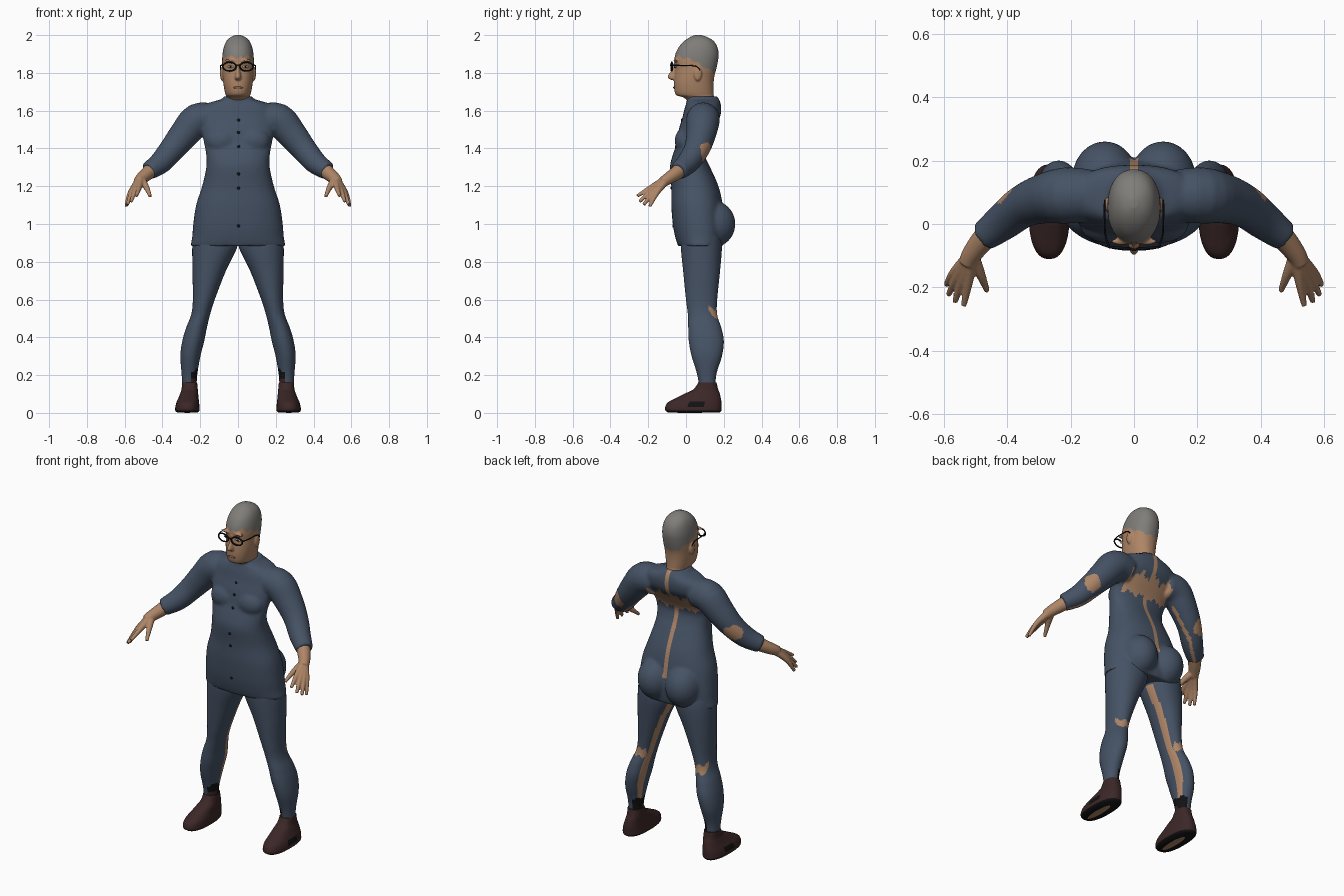
import bpy, bmesh, math
from math import sin, cos, pi
from mathutils import Vector, Matrix

if "Cube" in bpy.data.objects:
    bpy.data.objects.remove(bpy.data.objects["Cube"])


def material(name, rgb):
    m = bpy.data.materials.new(name)
    m.use_nodes = True
    m.diffuse_color = (*rgb, 1)
    m.node_tree.nodes["Principled BSDF"].inputs["Base Color"].default_value = (*rgb, 1)
    return m


DENIM = material("slate blue cloth", (0.060, 0.085, 0.130))
SKIN = material("tan skin", (0.42, 0.235, 0.135))
HAIR = material("grey hair", (0.215, 0.205, 0.19))
SHOE = material("dark brown leather", (0.045, 0.020, 0.020))
BLACK = material("black", (0.006, 0.006, 0.007))
LIP = material("dull lip", (0.27, 0.12, 0.085))
WHITE = material("eye white", (0.5, 0.46, 0.42))


# ---------- helpers ----------
def bridge(bm, rings):
    """Closed skin over a list of equal rings of points."""
    loops = [[bm.verts.new(p) for p in r] for r in rings]
    n = len(loops[0])
    for a, b in zip(loops, loops[1:]):
        for i in range(n):
            j = (i + 1) % n
            bm.faces.new((a[i], a[j], b[j], b[i]))
    bm.faces.new(loops[0])
    bm.faces.new(loops[-1])


def refine(rows, k):
    """Catmull-Rom subdivision of a table of numbers."""
    out = []
    for i in range(len(rows) - 1):
        p = [rows[max(0, min(len(rows) - 1, i + d))] for d in (-1, 0, 1, 2)]
        for s in range(k):
            t = s / k
            out.append([b + 0.5 * t * (c - a + t * (2*a - 5*b + 4*c - d + t * (3*(b - c) + d - a)))
                        for a, b, c, d in zip(*p)])
    return out + [list(rows[-1])]


def loft(bm, rows, sx=1, n=40, k=5, power=2.3):
    """Rows are height, centre x, half width, front y, back y."""
    rings = []
    for z, cx, hw, yf, yb in refine(rows, k):
        ring = []
        for i in range(n):
            c, s = cos(2*pi*i/n), sin(2*pi*i/n)
            e = 2 / power
            ring.append(Vector((sx * (cx + hw * math.copysign(abs(c)**e, c)),
                                (yf + yb) / 2 + (yb - yf) / 2 * math.copysign(abs(s)**e, s), z)))
        rings.append(ring)
    bridge(bm, rings)


def tube(bm, rows, sx=1, n=16, k=4):
    """Rows are x, y, z, radius along a path."""
    pts = refine(rows, k)
    rings = []
    for i, (x, y, z, r) in enumerate(pts):
        t = Vector(pts[min(i + 1, len(pts) - 1)][:3]) - Vector(pts[max(i - 1, 0)][:3])
        t.normalize()
        u = t.cross(Vector((0.3, 0.5, 0.8))).normalized()
        v = t.cross(u)
        ring = [Vector((x, y, z)) + r * (u * cos(2*pi*j/n) + v * sin(2*pi*j/n)) for j in range(n)]
        rings.append([Vector((sx * p.x, p.y, p.z)) for p in ring])
    bridge(bm, rings)


def ball(bm, centre, size):
    m = Matrix.Translation(centre) @ Matrix.Diagonal((*size, 1))
    bmesh.ops.create_uvsphere(bm, u_segments=24, v_segments=14, radius=1, matrix=m)


def finish(bm, name, mats, voxel=0, smooth=4, rule=None):
    bmesh.ops.recalc_face_normals(bm, faces=bm.faces)
    mesh = bpy.data.meshes.new(name)
    bm.to_mesh(mesh)
    bm.free()
    ob = bpy.data.objects.new(name, mesh)
    bpy.context.collection.objects.link(ob)
    bpy.ops.object.select_all(action='DESELECT')
    bpy.context.view_layer.objects.active = ob
    ob.select_set(True)
    if voxel:
        r = ob.modifiers.new("fuse", 'REMESH')
        r.mode, r.voxel_size = 'VOXEL', voxel
        bpy.ops.object.modifier_apply(modifier="fuse")
        s = ob.modifiers.new("soften", 'SMOOTH')
        s.factor, s.iterations = 0.5, smooth
        bpy.ops.object.modifier_apply(modifier="soften")
    ob.data.materials.clear()
    for m in mats:
        ob.data.materials.append(m)
    bpy.ops.object.shade_smooth_by_angle(angle=math.radians(50))
    for p in ob.data.polygons:
        p.material_index = rule(p.center, p.normal) if rule else 0
    return ob


# ---------- shirt: torso, seat and sleeves fused ----------
bm = bmesh.new()
loft(bm, [(0.883, 0, .252, -.042, .195), (0.93, 0, .243, -.057, .205), (1.0, 0, .237, -.07, .205),
          (1.1, 0, .222, -.078, .195), (1.2, 0, .190, -.078, .172), (1.3, 0, .168, -.085, .128),
          (1.36, 0, .168, -.072, .1), (1.42, 0, .178, -.052, .092), (1.5, 0, .195, -.038, .138),
          (1.56, 0, .205, -.02, .178), (1.61, 0, .195, -.008, .187), (1.642, 0, .15, .002, .182),
          (1.66, 0, .09, .005, .175), (1.676, 0, .075, .005, .165)])
for s in (1, -1):
    ball(bm, (s * .092, .14, 1.0), (.105, .122, .125))
    ball(bm, (s * .085, -.005, 1.44), (.085, .055, .07))
    tube(bm, [(.13, .09, 1.555, .082), (.215, .09, 1.55, .089), (.285, .08, 1.475, .079),
              (.35, .056, 1.395, .068), (.41, .01, 1.325, .06), (.475, -.04, 1.28, .048)], s, n=24)


def shirt_rule(c, n):
    x, jag = abs(c.x), .008 * sin(70 * c.x) + .006 * sin(173 * c.x)
    back = n.y > 0 and c.y > .05
    if back and x < .014 and c.z > 1.04:
        return 1
    if back and x < .15 and 1.43 + jag < c.z < 1.525 - 2 * jag:
        return 1
    if (Vector((x, c.y, c.z)) - Vector((.382, .098, 1.38))).length < .05 + jag / 2:
        return 1
    mid = .06 + (.35 - x) * (.2 if x < .35 else .8)
    return int(.2 < x < .46 and n.z < -.4 and abs(c.y - mid) < .012)


shirt = finish(bm, "shirt", [DENIM, SKIN], .0085, 6, shirt_rule)

# ---------- buttons placed on the shirt front ----------
bm = bmesh.new()
for z in (1.55, 1.485, 1.41, 1.265, 1.19, .99):
    hit, p, n, i = shirt.ray_cast((0.003, -1, z), (0, 1, 0))
    if hit:
        ball(bm, p, (.008, .004, .008))
finish(bm, "buttons", [BLACK])

# ---------- trouser legs ----------
bm = bmesh.new()
for s in (1, -1):
    loft(bm, [(.95, .125, .11, -.02, .18), (.88, .123, .119, -.027, .19), (.75, .153, .088, -.015, .18),
              (.6, .181, .058, 0, .165), (.52, .198, .05, .01, .165), (.45, .22, .055, .012, .187),
              (.38, .237, .058, .015, .2), (.3, .252, .053, .03, .19), (.2, .257, .041, .06, .16),
              (.1, .257, .036, .075, .155)], s, n=72, k=12, power=2.1)


def leg_rule(c, n):
    x, inward = abs(c.x), -n.x * math.copysign(1, c.x)
    jag = .008 * sin(150 * x) + .005 * sin(90 * c.y)
    if c.z < .15 + jag:
        return 2
    if inward > .2 and c.z < .225 + jag:
        return 3 if c.z > .18 or n.y > 0 else 2
    if n.y > .3 and abs(c.z - .53 + jag) < .025 and abs(x - .2) < .038:
        return 1
    return int(inward > .8 and .1 < n.y < .5 and c.z < .87)


finish(bm, "trouser_legs", [DENIM, SKIN, SHOE, BLACK], rule=leg_rule)

# ---------- shoes ----------
bm = bmesh.new()
for s in (1, -1):
    loft(bm, [(.002, .268, .054, -.095, .18), (.012, .268, .064, -.108, .187), (.03, .268, .064, -.11, .188),
              (.055, .266, .06, -.096, .188), (.08, .262, .053, -.05, .184), (.105, .258, .047, 0, .178),
              (.125, .256, .043, .04, .17), (.16, .256, .04, .065, .162)], s, power=2.4)
finish(bm, "shoes", [SHOE, BLACK],
       rule=lambda c, n: int(c.z < .012 or (abs(c.z - .045) < .016 and .02 < c.y < .09 and abs(c.x) > .29)))
bm = bmesh.new()
for s in (1, -1):
    ball(bm, (s * .268, .02, .003), (.022, .1, .003))
finish(bm, "sole_patches", [SKIN])

# ---------- forearms and hands ----------
bm = bmesh.new()
for s in (1, -1):
    wrist = (.515, -.1, 1.238, .024)
    tube(bm, [(.43, -.005, 1.31, .042), (.475, -.048, 1.272, .038), (.512, -.095, 1.24, .032),
              (.527, -.125, 1.222, .028)], s)
    for knuckle, tip in (((.524, -.186, 1.192), (.538, -.258, 1.148)),
                         ((.543, -.179, 1.181), (.566, -.246, 1.118)),
                         ((.559, -.168, 1.173), (.586, -.224, 1.102)),
                         ((.569, -.154, 1.166), (.593, -.192, 1.093))):
        tube(bm, [wrist, (*knuckle, .015), (*tip, .009)], s, n=12)
    tube(bm, [(.506, -.112, 1.226, .022), (.483, -.163, 1.19, .015), (.464, -.212, 1.145, .009)], s, n=12)
finish(bm, "hands", [SKIN], .0045, 3)

# ---------- head with ears and nose ----------
bm = bmesh.new()
loft(bm, [(1.62, 0, .055, .04, .15), (1.668, 0, .06, -.01, .15), (1.68, 0, .064, -.048, .147),
          (1.70, 0, .07, -.06, .146), (1.74, 0, .077, -.064, .146), (1.78, 0, .081, -.062, .15),
          (1.82, 0, .083, -.058, .16), (1.86, 0, .084, -.062, .169), (1.9, 0, .082, -.056, .173),
          (1.94, 0, .074, -.036, .165), (1.97, 0, .06, -.008, .145), (1.99, 0, .038, .022, .112),
          (2.001, 0, .01, .05, .08)], k=6, power=2.2)
loft(bm, [(1.85, 0, .008, -.066, 0), (1.82, 0, .011, -.073, 0), (1.785, 0, .017, -.097, 0),
          (1.77, 0, .018, -.094, 0), (1.762, 0, .013, -.075, 0)], n=16)
for s in (1, -1):
    ball(bm, (s * .086, .062, 1.795), (.009, .021, .037))
    ball(bm, (s * .04, -.055, 1.865), (.032, .011, .008))


def head_rule(c, n):
    edge = 1.885 - .55 * max(0, c.y) + .006 * sin(120 * c.y) + .005 * sin(150 * c.x)
    return int(c.z > edge and abs(c.x) < .09)


finish(bm, "head", [SKIN, HAIR], .005, 2, head_rule)

# ---------- face details ----------
bm = bmesh.new()
ball(bm, (0, -.062, 1.722), (.026, .006, .006))
finish(bm, "lips", [LIP])
for name, size, y, mat in (("eyes", (.016, .005, .007), -.056, WHITE), ("pupils", (.006, .004, .006), -.06, BLACK)):
    bm = bmesh.new()
    for s in (1, -1):
        ball(bm, (s * .04, y, 1.832), size)
    finish(bm, name, [mat])

# ---------- spectacles ----------
bm = bmesh.new()
for s in (1, -1):
    rim = [(s * .045 + .035 * cos(a), -.078 + .25 * abs(.035 * cos(a) + s * .045) ** 1.5, 1.833 + .023 * sin(a), .0042)
           for a in (2 * pi * i / 24 for i in range(25))]
    tube(bm, rim, n=8, k=1)
    tube(bm, [(.08, -.07, 1.84, .004), (.091, -.03, 1.84, .003), (.093, .05, 1.836, .003),
              (.092, .075, 1.815, .003)], s, n=8)
tube(bm, [(-.012, -.078, 1.838, .004), (0, -.082, 1.842, .004), (.012, -.078, 1.838, .004)], n=8)
finish(bm, "spectacles", [BLACK])
